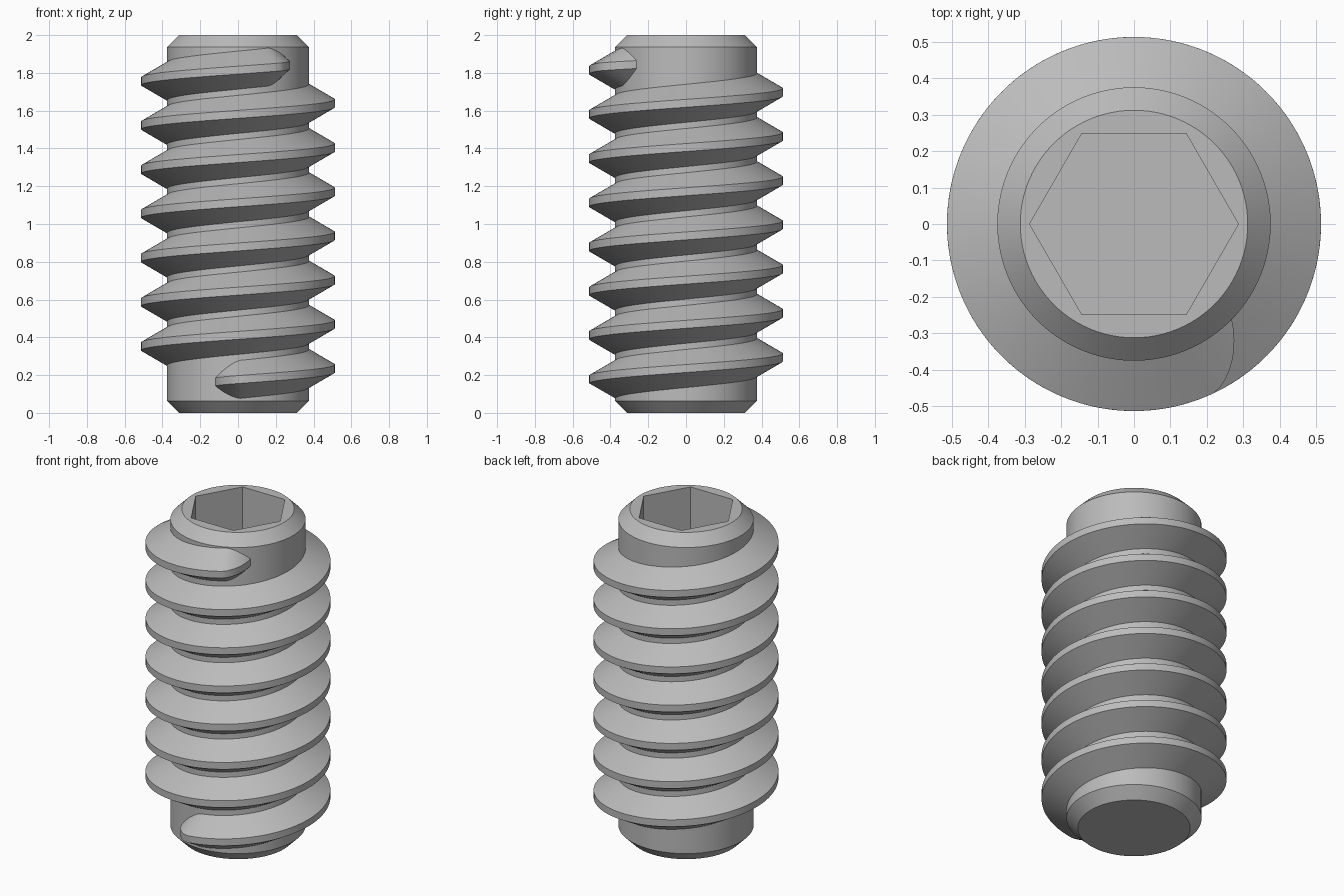
import bpy, bmesh, math

if "Cube" in bpy.data.objects:
    bpy.data.objects.remove(bpy.data.objects["Cube"], do_unlink=True)

SEGMENTS = 96
CORE_R, CREST_R, END_R = 0.375, 0.513, 0.312
CHAMFER = 0.063
PITCH = 0.234

steel = bpy.data.materials.new("grey steel")
steel.use_nodes = True
steel.diffuse_color = (0.5, 0.5, 0.5, 1)
steel.node_tree.nodes["Principled BSDF"].inputs["Base Color"].default_value = (0.5, 0.5, 0.5, 1)


def circle(radius):
    return lambda angle: radius


def hexagon(apothem):
    # Corners lie on the x axis
    sector = math.radians(60)
    return lambda angle: apothem / math.cos(angle % sector - sector / 2)


def skin(bm, rows, closed):
    """Join neighbouring rows of vertices with quads."""
    count = len(rows[0])
    for a, b in zip(rows, rows[1:]):
        for i in range(count if closed else count - 1):
            j = (i + 1) % count
            bm.faces.new((a[i], a[j], b[j], b[i]))
    bm.faces.new(rows[0])
    bm.faces.new(rows[-1])


def finish(bm, name):
    bmesh.ops.recalc_face_normals(bm, faces=bm.faces)
    mesh = bpy.data.meshes.new(name)
    bm.to_mesh(mesh)
    bm.free()
    mesh.materials.append(steel)
    obj = bpy.data.objects.new(name, mesh)
    bpy.context.collection.objects.link(obj)
    bpy.ops.object.select_all(action="DESELECT")
    obj.select_set(True)
    bpy.context.view_layer.objects.active = obj
    bpy.ops.object.shade_smooth_by_angle(angle=math.radians(30))
    return obj


# Chamfered core with a hexagonal socket in the top
bm = bmesh.new()
profile = [
    (0, circle(END_R)), (CHAMFER, circle(CORE_R)),
    (2 - CHAMFER, circle(CORE_R)), (2, circle(END_R)),
    (2, hexagon(0.248)), (1.5, hexagon(0.248)),
]
rows = []
for z, radius in profile:
    ring = []
    for i in range(SEGMENTS):
        a = math.tau * i / SEGMENTS
        ring.append(bm.verts.new((radius(a) * math.cos(a), radius(a) * math.sin(a), z)))
    rows.append(ring)
skin(bm, rows, closed=True)
finish(bm, "screw_core")

# Right-handed thread whose crest sinks into the core at both ends
START, END, FADE = 251, 316 + 7 * 360, 21
INNER_R, CREST_HALF = 0.36, 0.021
SLOPE = math.tan(math.radians(30))
fade_steps = [FADE * i / 8 for i in range(8)]
body_steps = 7 * SEGMENTS
body = END - START - 2 * FADE
angles = [START + s for s in fade_steps]
angles += [START + FADE + body * i / body_steps for i in range(body_steps + 1)]
angles += [END - s for s in reversed(fade_steps)]

bm = bmesh.new()
rows = []
for degrees in angles:
    into_fade = max(0, 1 - min(degrees - START, END - degrees) / FADE)
    crest = CORE_R - 0.003 + (CREST_R - CORE_R + 0.003) * (1 - into_fade ** 1.5)
    root_half = CREST_HALF + (crest - INNER_R) * SLOPE
    z = 0.235 + PITCH * (degrees / 360 - 1)
    a = math.radians(degrees)
    section = [(INNER_R, -root_half), (crest, -CREST_HALF),
               (crest, CREST_HALF), (INNER_R, root_half)]
    rows.append([bm.verts.new((r * math.cos(a), r * math.sin(a), z + dz)) for r, dz in section])
skin(bm, rows, closed=True)
finish(bm, "screw_thread")
